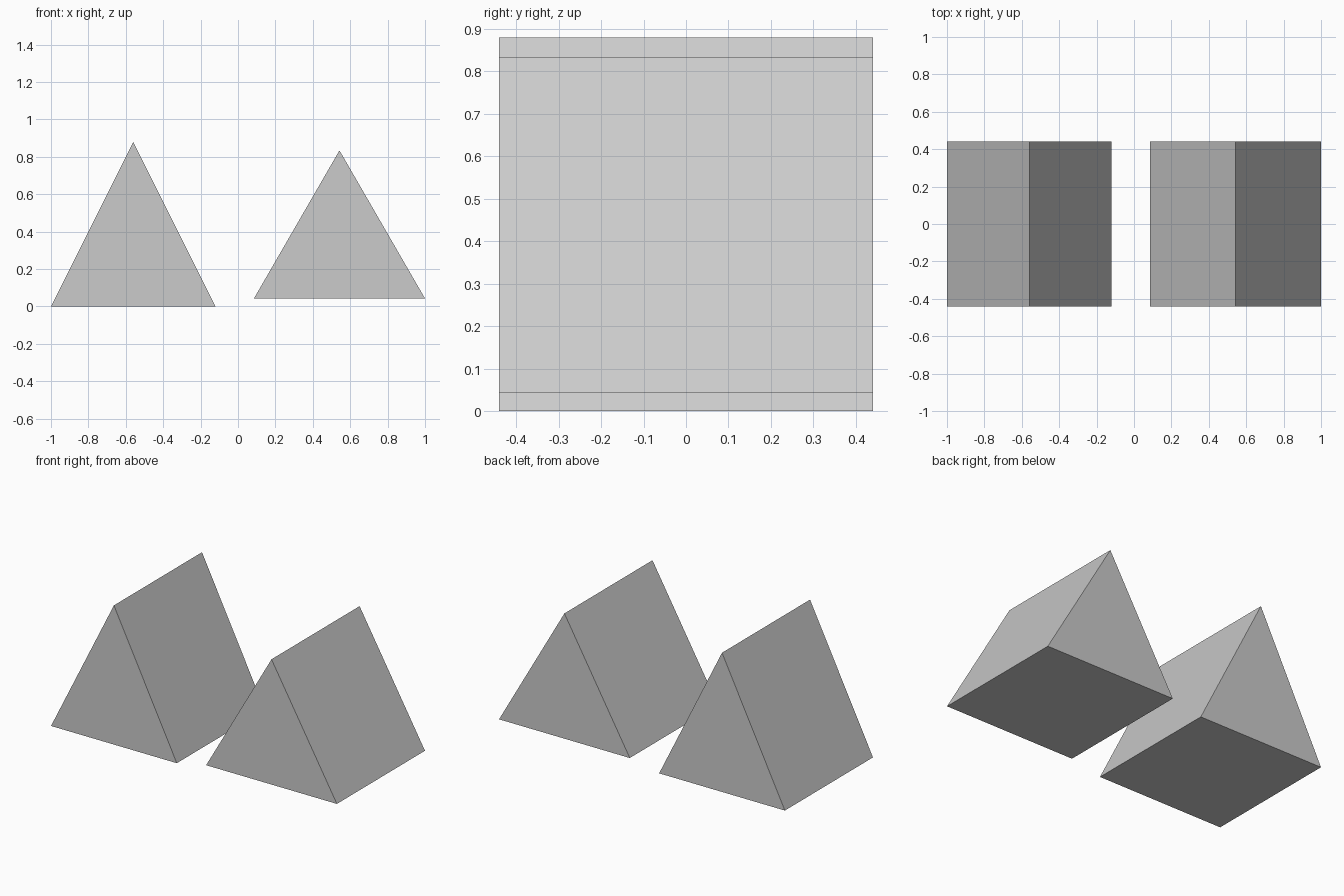
import bpy
import bmesh

if "Cube" in bpy.data.objects:
    bpy.data.objects.remove(bpy.data.objects["Cube"])


def wedge(name, x0, x1, z0, z1, depth=0.88):
    """Triangular prism with its ridge running along y."""
    bm = bmesh.new()
    profile = [(x0, z0), (x1, z0), ((x0 + x1) / 2, z1)]
    face = bm.faces.new([bm.verts.new((x, -depth / 2, z)) for x, z in profile])
    ext = bmesh.ops.extrude_face_region(bm, geom=[face], use_keep_orig=True)
    new_verts = [g for g in ext["geom"] if isinstance(g, bmesh.types.BMVert)]
    bmesh.ops.translate(bm, verts=new_verts, vec=(0, depth, 0))
    bmesh.ops.recalc_face_normals(bm, faces=bm.faces)
    mesh = bpy.data.meshes.new(name)
    bm.to_mesh(mesh)
    bm.free()
    obj = bpy.data.objects.new(name, mesh)
    bpy.context.collection.objects.link(obj)
    return obj


# Tall prism standing on the ground
wedge("tall_prism", -1.0, -0.12, 0.0, 0.88)

# Equilateral prism, slightly raised
wedge("equilateral_prism", 0.085, 1.0, 0.042, 0.834)
